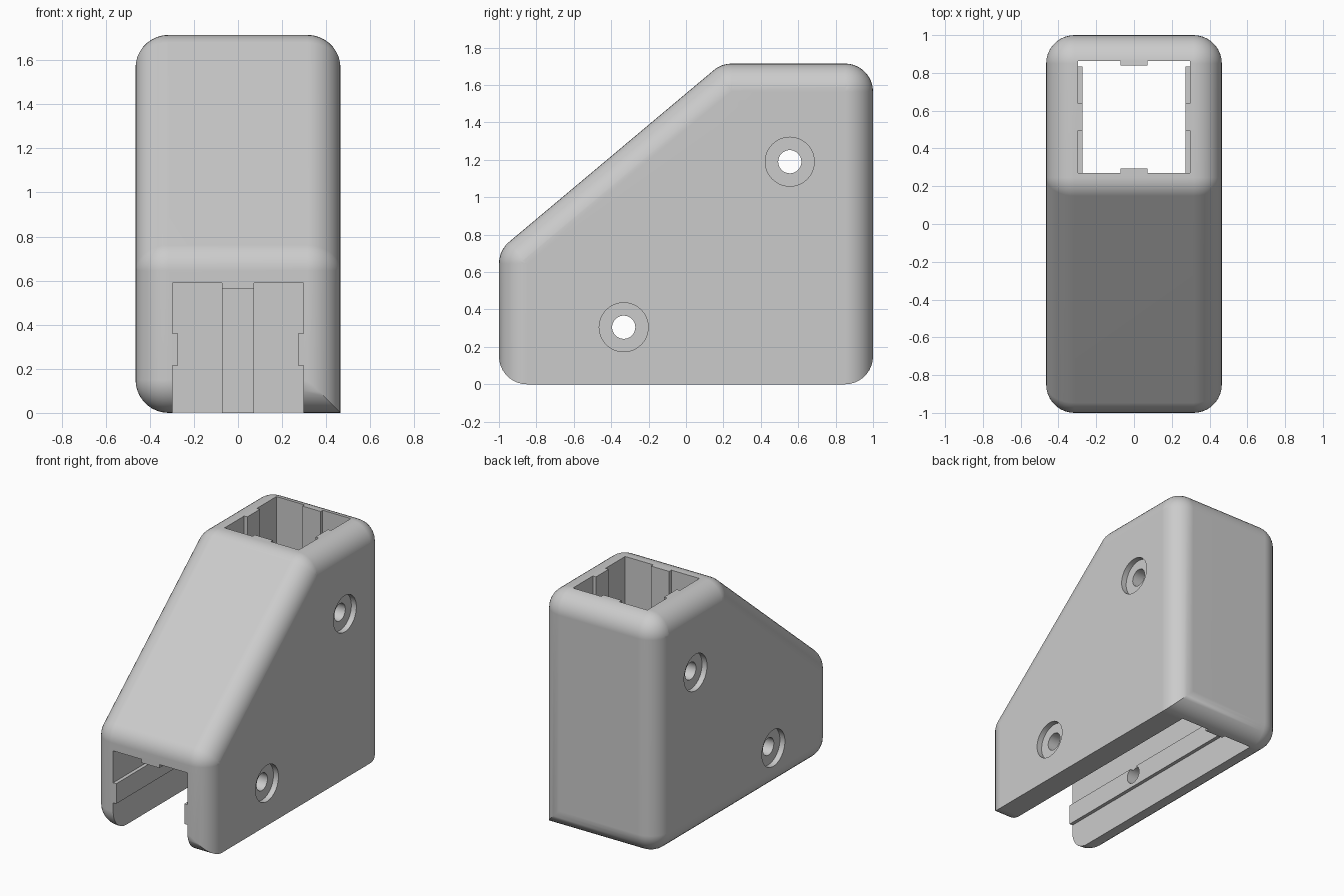
import bpy, bmesh
from math import sin, cos, tan, radians, pi
from mathutils import Vector

cube = bpy.data.objects.get("Cube")
if cube:
    bpy.data.objects.remove(cube, do_unlink=True)

HALF_W, HEIGHT, R = 0.465, 1.715, 0.15       # outer size and fillet radius
HALF_BORE, RIB_HALF, RIB = 0.297, 0.072, 0.025
SOCKET_Y = 0.567                             # centre of the upright socket
BACK = SOCKET_Y + HALF_BORE
SLOPE = radians(40)

grey = bpy.data.materials.new("light_grey")
grey.use_nodes = True
grey.diffuse_color = (0.6, 0.6, 0.6, 1)
grey.node_tree.nodes["Principled BSDF"].inputs["Base Color"].default_value = (0.6, 0.6, 0.6, 1)


def to_object(name, bm):
    bmesh.ops.recalc_face_normals(bm, faces=bm.faces[:])
    mesh = bpy.data.meshes.new(name)
    bm.to_mesh(mesh)
    bm.free()
    mesh.materials.append(grey)
    obj = bpy.data.objects.new(name, mesh)
    bpy.context.collection.objects.link(obj)
    return obj


def prism(name, points, direction):
    bm = bmesh.new()
    face = bm.faces.new([bm.verts.new(p) for p in points])
    out = bmesh.ops.extrude_face_region(bm, geom=[face], use_keep_orig=True)
    moved = [g for g in out["geom"] if isinstance(g, bmesh.types.BMVert)]
    bmesh.ops.translate(bm, verts=moved, vec=Vector(direction))
    return to_object(name, bm)


def cylinder_x(name, radius, x0, x1, y, z, sides=48):
    ring = [(x0, y + radius * cos(2 * pi * i / sides), z + radius * sin(2 * pi * i / sides))
            for i in range(sides)]
    return prism(name, ring, (x1 - x0, 0, 0))


# Filleted body: hull of corner balls, with a mitred sharp edge at the lower +x side
def ball(x, y, z):
    for lat in range(-90, 91, 10):
        for lon in range(0, 360, 10):
            a, b = radians(lat), radians(lon)
            yield (x + R * sin(a), y + R * cos(a) * cos(b), z + R * cos(a) * sin(b))


def mitre(x, y, z, side):
    for t in range(0, 91, 10):
        a = radians(t)
        yield (x + R * sin(a), y + side * R * cos(a), z - R * sin(a))


inner_x, inner_y, inner_top = HALF_W - R, 1 - R, HEIGHT - R
slope_z = 1.555 - R / cos(SLOPE)             # inset sloping line at y = 0
upper = [(inner_y, inner_top),
         ((inner_top - slope_z) / tan(SLOPE), inner_top),
         (-inner_y, slope_z - inner_y * tan(SLOPE))]
points = []
for y, z in upper:
    for x in (-inner_x, inner_x):
        points += ball(x, y, z)
for side in (-1, 1):
    points += ball(-inner_x, side * inner_y, R)
    points += mitre(inner_x, side * inner_y, R, side)

bm = bmesh.new()
for p in points:
    bm.verts.new(p)
bmesh.ops.remove_doubles(bm, verts=bm.verts[:], dist=0.0005)
bmesh.ops.convex_hull(bm, input=bm.verts[:])
bmesh.ops.delete(bm, geom=[v for v in bm.verts if not v.link_faces], context='VERTS')
bmesh.ops.dissolve_limit(bm, angle_limit=radians(0.5), verts=bm.verts[:], edges=bm.edges[:])
body = to_object("corner_bracket", bm)

cutters = []

# Lower channel, open at the front and below, with a rib on each side and on top
deep = HALF_BORE - RIB
half = [(HALF_BORE, -0.1), (HALF_BORE, 0.215), (deep, 0.215), (deep, 0.36),
        (HALF_BORE, 0.36), (HALF_BORE, 0.59), (RIB_HALF, 0.59), (RIB_HALF, 0.565)]
profile = half + [(-x, z) for x, z in reversed(half)]
cutters.append(prism("channel_cutter", [(x, -1.1, z) for x, z in profile],
                     (0, BACK - RIB + 1.1, 0)))

# Back corners of the channel, either side of the rear rib
for s in (-1, 1):
    x0, x1, y0 = s * RIB_HALF, s * HALF_BORE, BACK - RIB - 0.004
    corners = [(x0, y0, -0.1), (x1, y0, -0.1), (x1, BACK, -0.1), (x0, BACK, -0.1)]
    cutters.append(prism("corner_cutter", corners, (0, 0, 0.69)))

# Upright socket, with a rib in the middle of all four walls
quarter = [(deep, -RIB_HALF), (deep, RIB_HALF), (HALF_BORE, RIB_HALF),
           (HALF_BORE, HALF_BORE), (RIB_HALF, HALF_BORE)]
profile = []
for turn in range(4):
    profile += quarter
    quarter = [(-y, x) for x, y in quarter]
cutters.append(prism("socket_cutter", [(x, y + SOCKET_Y, 0.55) for x, y in profile],
                     (0, 0, 1.3)))

# Screw holes right through, counterbored from both sides
for y, z in ((0.555, 1.19), (-0.333, 0.305)):
    cutters.append(cylinder_x("screw_hole_cutter", 0.062, -0.6, 0.6, y, z))
    for s in (-1, 1):
        cutters.append(cylinder_x("counterbore_cutter", 0.131,
                                  s * (HALF_W - 0.04), s * 0.6, y, z))

bpy.ops.object.select_all(action='DESELECT')
bpy.context.view_layer.objects.active = body
body.select_set(True)
for cutter in cutters:
    cutter.hide_render = True
    mod = body.modifiers.new("cut", 'BOOLEAN')
    mod.operation = 'DIFFERENCE'
    mod.solver = 'EXACT'
    mod.object = cutter
    bpy.ops.object.modifier_apply(modifier=mod.name)
    bpy.data.objects.remove(cutter, do_unlink=True)

# Smooth fillets, crisp cut edges
bpy.ops.object.shade_smooth_by_angle(angle=radians(30))
weighted = body.modifiers.new("weighted_normals", 'WEIGHTED_NORMAL')
weighted.keep_sharp = True
